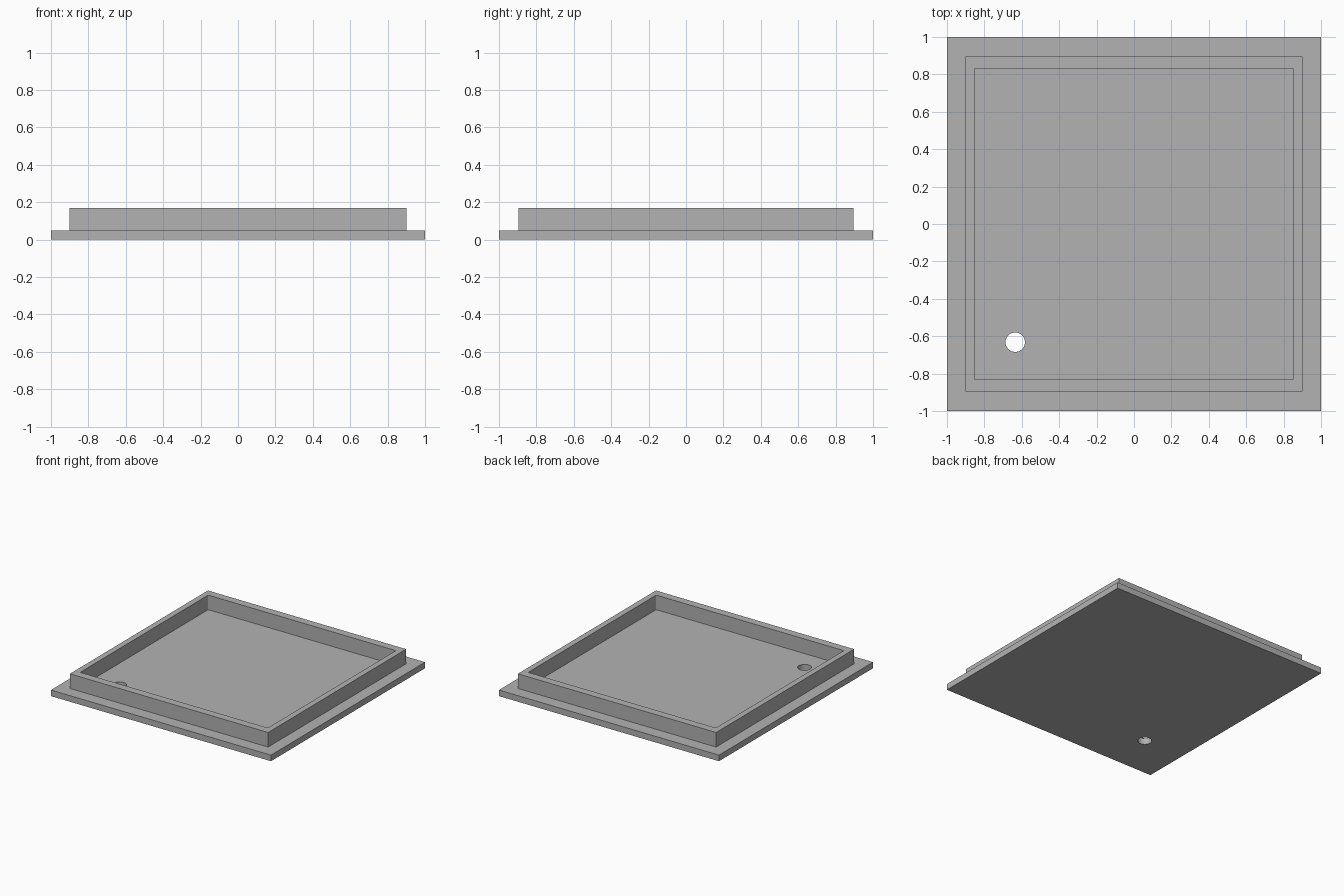
import bpy
import bmesh
from math import radians

default_cube = bpy.data.objects.get("Cube")
if default_cube:
    bpy.data.objects.remove(default_cube, do_unlink=True)

BASE_TOP = 0.05
RIM_TOP = 0.17

# Single grey finish
grey = bpy.data.materials.new("mid grey")
grey.use_nodes = True
colour = (0.448, 0.448, 0.448, 1)
grey.diffuse_color = colour
grey.node_tree.nodes["Principled BSDF"].inputs["Base Color"].default_value = colour


def add_box(name, half_x, half_y, bottom, top, corner=0):
    """Upright box centred on the origin, with optional rounded vertical corners."""
    bm = bmesh.new()
    bmesh.ops.create_cube(bm, size=2)
    for v in bm.verts:
        v.co = (v.co.x * half_x, v.co.y * half_y, top if v.co.z > 0 else bottom)
    if corner:
        upright = [e for e in bm.edges if abs(e.verts[0].co.z - e.verts[1].co.z) > 0.01]
        bmesh.ops.bevel(bm, geom=upright, offset=corner, segments=3,
                        profile=0.5, affect='EDGES')
    mesh = bpy.data.meshes.new(name)
    bm.to_mesh(mesh)
    bm.free()
    mesh.materials.append(grey)
    obj = bpy.data.objects.new(name, mesh)
    bpy.context.collection.objects.link(obj)
    return obj


def cut(target, cutter):
    """Subtract the cutter from the target, then discard the cutter."""
    cutter.hide_render = True
    mod = target.modifiers.new("cut", 'BOOLEAN')
    mod.operation = 'DIFFERENCE'
    mod.solver = 'EXACT'
    mod.object = cutter
    bpy.ops.object.select_all(action='DESELECT')
    target.select_set(True)
    bpy.context.view_layer.objects.active = target
    bpy.ops.object.modifier_apply(modifier=mod.name)
    bpy.data.objects.remove(cutter, do_unlink=True)


# Base plate with a round drain hole through it
base = add_box("base_plate", 1, 1, 0, BASE_TOP)
bpy.ops.mesh.primitive_cylinder_add(vertices=48, radius=0.052, depth=0.4,
                                    location=(-0.635, -0.632, 0))
drill = bpy.context.object
drill.name = "hole_cutter"
drill.data.materials.append(grey)
cut(base, drill)
bpy.ops.object.shade_smooth_by_angle(angle=radians(30))

# Raised rim around the floor
rim = add_box("raised_rim", 0.901, 0.896, BASE_TOP, RIM_TOP)
cut(rim, add_box("rim_cutter", 0.853, 0.831, 0, 0.3, corner=0.006))
